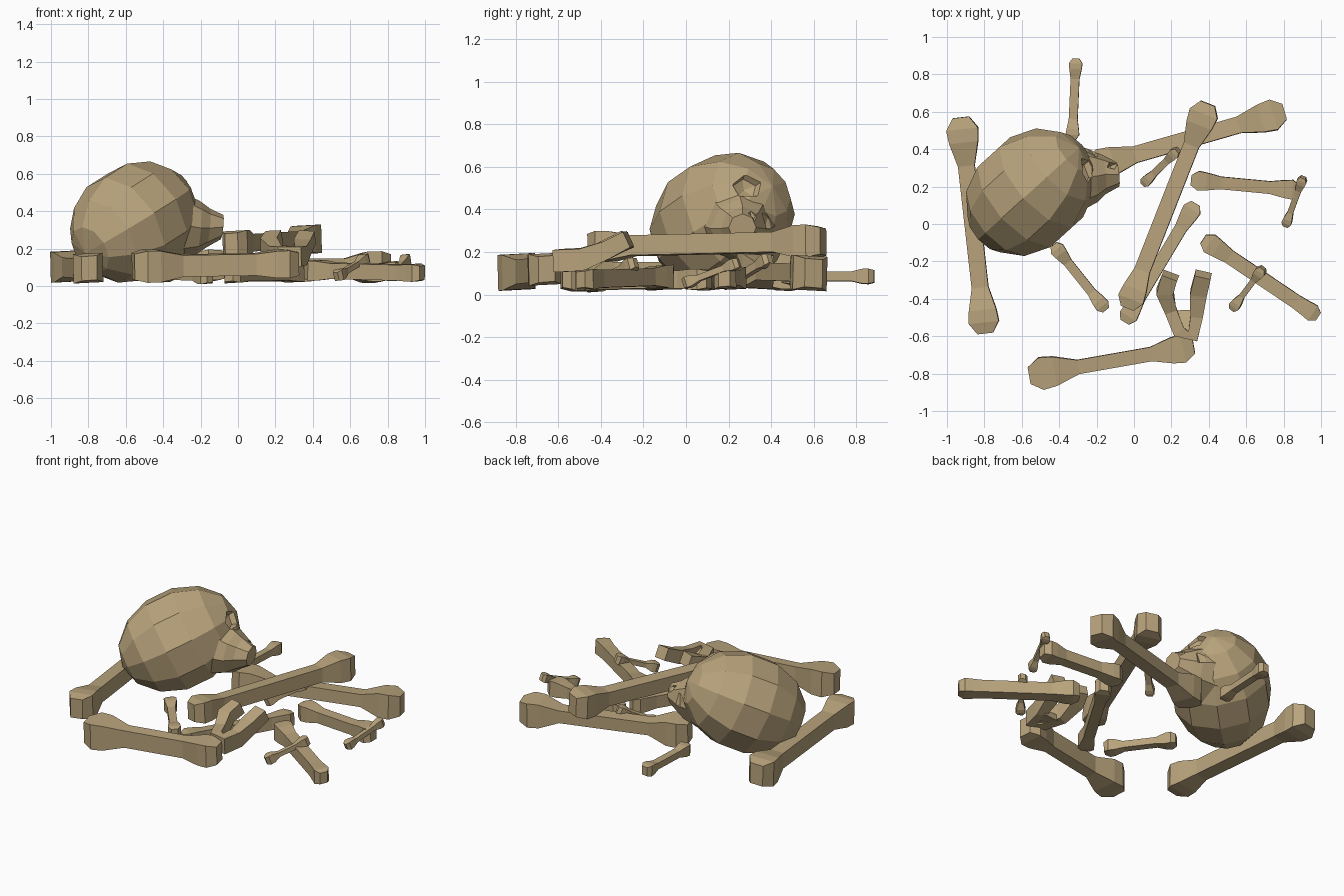
import bpy, bmesh, math
from mathutils import Vector, Matrix

if "Cube" in bpy.data.objects:
    bpy.data.objects.remove(bpy.data.objects["Cube"])

mat = bpy.data.materials.new("aged_bone")
mat.diffuse_color = (0.48, 0.365, 0.2, 1)
mat.use_nodes = True
mat.node_tree.nodes["Principled BSDF"].inputs["Base Color"].default_value = mat.diffuse_color
Z = Vector((0, 0, 1))
# nearly square section shared by all the bones
BOXY = [(1, .9), (-.95, 1), (-1, -.9), (.95, -1)]
ROUND = [(math.cos(math.tau * i / 8), math.sin(math.tau * i / 8)) for i in range(8)]


def finish(name, bm):
    bmesh.ops.recalc_face_normals(bm, faces=bm.faces)
    me = bpy.data.meshes.new(name)
    bm.to_mesh(me)
    bm.free()
    me.materials.append(mat)
    ob = bpy.data.objects.new(name, me)
    bpy.context.collection.objects.link(ob)
    return ob


def loft(name, rings):
    """Skin closed rings of points and cap both ends."""
    bm = bmesh.new()
    loops = [[bm.verts.new(p) for p in r] for r in rings]
    n = len(loops[0])
    for a, b in zip(loops, loops[1:]):
        for i in range(n):
            bm.faces.new((a[i], a[(i + 1) % n], b[(i + 1) % n], b[i]))
    bm.faces.new(loops[0])
    bm.faces.new(loops[-1])
    return finish(name, bm)


def section(c, d, w, h, shape):
    side = d.cross(Z).normalized()
    up = side.cross(d).normalized()
    return [c + side * x * w + up * y * h for x, y in shape]


def bone(name, a, b, r, sw, sh=None, r2=None):
    """Bone from a to b: knob radii r and r2, shaft half width sw and height sh."""
    a, b = Vector(a), Vector(b)
    sh, r2 = sh or sw, r2 or r
    d = (b - a).normalized()
    rings = []
    for p, q, k in ((a, d, r), (b, -d, r2)):
        part = [(0, .5 * k, .8 * k), (.7 * k, .97 * k, .97 * k),
                (1.5 * k, .88 * k, .95 * k), (2.9 * k, sw * 1.15, sh * 1.1)]
        part = [section(p + q * t, d, w, h, BOXY) for t, w, h in part]
        rings += part if p is a else part[::-1]
    return loft(name, rings)


# long limb bones
bone("left_long_bone", (-.925, .57, .105), (-.795, -.585, .095), .09, .040, .05, .085)
bone("front_long_bone", (-.56, -.81, .105), (.32, -.655, .12), .092, .034, .055, .08)
bone("back_long_bone", (.805, .60, .1), (-.24, .30, .11), .088, .040)
bone("crossing_long_bone", (.395, .645, .25), (-.035, -.45, .225), .083, .038, .045, .075)

# medium bones
bone("middle_medium_bone", (.33, .11, .07), (-.05, -.525, .065), .053, .03, .04)
bone("right_medium_bone", (.305, .235, .075), (.885, .18, .08), .055, .03, .035)
bone("front_right_medium_bone", (.37, -.08, .085), (.985, -.495, .07), .058, .034, .04, .05)

# small bones
bone("back_small_bone", (-.31, .885, .085), (-.33, .45, .085), .038, .021)
bone("front_left_small_bone", (-.43, -.11, .06), (-.15, -.46, .05), .042, .022)
bone("right_finger_bone", (.905, .25, .15), (.81, -.01, .05), .028, .014)
bone("front_finger_bone", (.69, -.235, .15), (.525, -.455, .05), .031, .014)
bone("middle_finger_bone", (.235, .395, .17), (.05, .215, .06), .03, .017)

# lower jaw: a bent bar whose two arms rise at the back, with a sloping floor
path = [(.195, -.275, .26), (.165, -.36, .22), (.195, -.46, .165), (.24, -.575, .16),
        (.315, -.60, .16), (.335, -.49, .165), (.345, -.37, .21), (.37, -.27, .26)]
path = [Vector(p) for p in path]
sizes = [(.045, .042), (.046, .045), (.034, .055), (.035, .055)]
sizes += sizes[::-1]
rings = []
for i, (p, (w, h)) in enumerate(zip(path, sizes)):
    d = path[min(i + 1, 7)] - path[max(i - 1, 0)]
    rings.append(section(p, d.normalized(), w, h, BOXY))
loft("lower_jaw", rings)
fwd = Vector((.05, -1, 0)).normalized()
loft("lower_jaw_floor", [section(Vector((.27, -.46, .13)), fwd, .055, .02, BOXY),
                         section(Vector((.278, -.58, .16)), fwd, .04, .04, BOXY)])


def ball(name, c, radii, axis, seg, rng):
    bm = bmesh.new()
    bmesh.ops.create_uvsphere(bm, u_segments=seg, v_segments=rng, radius=1)
    rot = Vector(axis).to_track_quat('Z', 'Y').to_matrix().to_4x4()
    bm.transform(Matrix.Translation(c) @ rot @ Matrix.Diagonal((*radii, 1)))
    return finish(name, bm)


# skull: egg-shaped cranium with a tapered upper jaw, lying on its side
skull = ball("skull", (-.555, .17, .342), (.312, .312, .39), (.66, .6, .42), 10, 7)
face = [((-.40, .24, .34), .22), ((-.21, .255, .31), .14), ((-.16, .265, .31), .105),
        ((-.085, .265, .315), .065)]
muzzle = loft("skull_upper_jaw", [section(Vector(c), Vector((1, .1, -.1)), r, r, ROUND) for c, r in face])

# eye sockets and nose hole
steps = [
    (muzzle, 'UNION'),
    (ball("eye_socket_upper", (-.235, .29, .515), (.085, .07, .06), (1, .4, .5), 5, 4), 'DIFFERENCE'),
    (ball("eye_socket_lower", (-.20, .42, .36), (.07, .085, .06), (1, .8, 0), 5, 4), 'DIFFERENCE'),
    (ball("nose_hole", (-.115, .315, .375), (.025, .04, .03), (1, .4, .4), 4, 4), 'DIFFERENCE'),
]
for ob, op in steps:
    m = skull.modifiers.new(op, 'BOOLEAN')
    m.object, m.operation, m.solver = ob, op, 'EXACT'
    bpy.context.view_layer.objects.active = skull
    with bpy.context.temp_override(object=skull, active_object=skull):
        bpy.ops.object.modifier_apply(modifier=m.name)
    bpy.data.objects.remove(ob, do_unlink=True)
